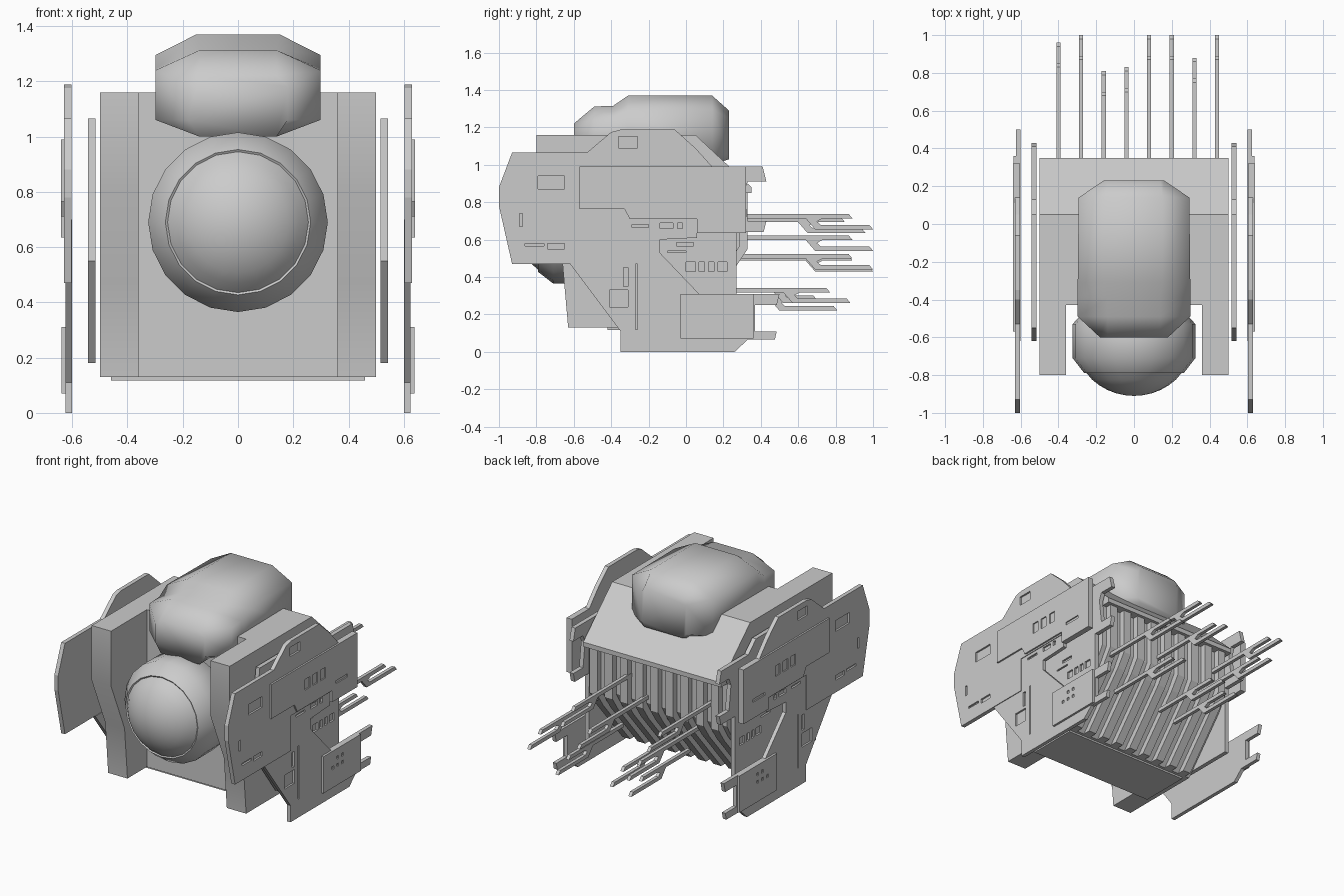
import bpy, bmesh, math

if "Cube" in bpy.data.objects:
    bpy.data.objects.remove(bpy.data.objects["Cube"])


def finish(name, bm, mirror=False, smooth=None):
    bmesh.ops.recalc_face_normals(bm, faces=bm.faces)
    me = bpy.data.meshes.new(name)
    bm.to_mesh(me)
    bm.free()
    ob = bpy.data.objects.new(name, me)
    bpy.context.collection.objects.link(ob)
    if smooth:
        bpy.ops.object.select_all(action='DESELECT')
        ob.select_set(True)
        bpy.context.view_layer.objects.active = ob
        bpy.ops.object.shade_smooth_by_angle(angle=math.radians(smooth))
    if mirror:
        add_mirror(ob)
    return ob


def add_mirror(ob):
    m = ob.modifiers.new("mirror", 'MIRROR')
    m.use_axis[0] = True
    m.use_mirror_merge = False


def add_prism(bm, pts, x0, x1):
    # (y, z) outline extruded along x
    a = [bm.verts.new((x0, y, z)) for y, z in pts]
    b = [bm.verts.new((x1, y, z)) for y, z in pts]
    bm.faces.new(a)
    bm.faces.new(b[::-1])
    for i in range(len(pts)):
        j = (i + 1) % len(pts)
        bm.faces.new((a[i], b[i], b[j], a[j]))


def prism(name, pts, x0, x1, mirror=False, smooth=None):
    bm = bmesh.new()
    add_prism(bm, pts, x0, x1)
    return finish(name, bm, mirror, smooth)


def plate(name, pts, x0, x1, slots, depth=0.012):
    # side plate with shallow slots cut in its outer face, mirrored to both sides
    ob = prism(name, pts, x0, x1)
    bm = bmesh.new()
    for y0, y1, z0, z1 in slots:
        add_prism(bm, [(y0, z0), (y1, z0), (y1, z1), (y0, z1)], x1 - depth, x1 + 0.02)
    cut = finish(name + "_cutter", bm)
    cut.hide_render = True
    cut.hide_viewport = True
    mod = ob.modifiers.new("slots", 'BOOLEAN')
    mod.operation = 'DIFFERENCE'
    mod.solver = 'EXACT'
    mod.object = cut
    add_mirror(ob)


# Main hull with sloping rear roof and undercut back
prism("hull", [(-.43, 1.16), (.05, 1.16), (.35, .88), (.35, .85), (.29, .85),
               (.29, .57), (.23, .47), (-.06, .13), (-.43, .13)], -.5, .5)
prism("floor_plate", [(-.42, .13), (-.08, .13), (-.08, .118), (-.42, .118)], -.46, .46)

# Front pillars either side of the ball
prism("front_pillar", [(-.8, 1.16), (-.43, 1.16), (-.43, .13), (-.63, .13),
                       (-.66, .47), (-.8, .8)], .36, .5, True, 40)

# Rear ribs
for i in range(9):
    x = -.44 + i * .11
    prism("rear_rib", [(.2, .86), (.33, .86), (.33, .55), (.27, .46), (-.01, .13), (-.12, .13),
                       (.2, .55)], x - .028, x + .028)

# Forked rods at the back: x, tip y, height
rods = [(-.40, .96, .705), (-.28, 1, .50), (-.16, .81, .29), (-.04, .83, .33),
        (.08, 1, .61), (.20, 1, .725), (.32, .88, .33), (.44, 1, .51)]
for x, t, h in rods:
    k = t - .36
    prism("rear_rod", [(.2, h + .012), (t - .13, h + .012), (t - .11, h - .012), (k + .09, h - .012),
                       (k + .06, h - .028), (k + .08, h - .046), (t - .02, h - .046), (t, h - .07),
                       (k + .05, h - .07), (k, h - .012), (.2, h - .012)], x - .011, x + .011)

# Ball and housing: revolved around the y axis
prof = [(-.42, .22), (-.48, .28), (-.53, .325), (-.71, .325), (-.79, .263), (-.785, .255)]
R = .33
cy = -.91 + R
a0 = math.asin(.255 / R)
prof += [(cy - R * math.cos(a0 * (1 - k / 6)), R * math.sin(a0 * (1 - k / 6))) for k in range(1, 6)]
bm = bmesh.new()
N = 20
rings = [[bm.verts.new((r * math.sin(2 * math.pi * i / N), y, .69 + r * math.cos(2 * math.pi * i / N)))
          for i in range(N)] for y, r in prof]
for p, q in zip(rings, rings[1:]):
    for i in range(N):
        j = (i + 1) % N
        bm.faces.new((p[i], p[j], q[j], q[i]))
tip = bm.verts.new((0, -.91, .69))
for i in range(N):
    bm.faces.new((rings[-1][i], rings[-1][(i + 1) % N], tip))
bm.faces.new(rings[0])
finish("front_ball", bm, smooth=50)

# Rounded canopy on top: octagonal sections lofted along y
sections = [(-.60, .14, .18, 1.0, 1.06, 1.18, 1.22), (-.49, .14, .298, 1.0, 1.06, 1.24, 1.312),
            (-.39, .14, .298, 1.0, 1.06, 1.245, 1.315), (-.31, .15, .298, 1.0, 1.06, 1.295, 1.37),
            (.14, .15, .293, 1.0, 1.05, 1.295, 1.37), (.23, .14, .16, 1.03, 1.06, 1.25, 1.29)]
bm = bmesh.new()
loops = []
for y, w, v, b, lo, up, t in sections:
    o = [(w, t), (v, up), (v, lo), (w, b), (-w, b), (-v, lo), (-v, up), (-w, t)]
    loops.append([bm.verts.new((x, y, z)) for x, z in o])
for p, q in zip(loops, loops[1:]):
    for i in range(8):
        j = (i + 1) % 8
        bm.faces.new((p[i], p[j], q[j], q[i]))
bm.faces.new(loops[0])
bm.faces.new(loops[-1][::-1])
finish("top_canopy", bm, smooth=75)

# Side armour: inner plate with rear prongs
plate("inner_side_plate",
      [(-.62, .55), (-.55, 1.065), (.05, 1.065), (.13, .99), (.41, .99), (.43, .91), (.33, .91),
       (.31, .86), (.33, .70), (.43, .70), (.415, .64), (.27, .64), (.27, .18), (-.35, .18)],
      .515, .543,
      [(.0, .05, .43, .48), (.07, .1, .43, .48), (.12, .15, .43, .48), (.17, .22, .43, .48),
       (-.05, .04, .565, .585), (-.1, .0, .53, .54)])

# Upper outer plate
plate("upper_side_plate",
      [(-1, .78), (-1, .88), (-.93, 1.065), (-.53, 1.065), (-.40, 1.175), (-.35, 1.188),
       (-.06, 1.188), (.05, 1.09), (.14, .99), (.32, .99), (.32, .635), (.06, .635), (.06, .70),
       (-.35, .70), (-.35, .47), (-.93, .47)],
      .603, .63,
      [(-.36, -.26, 1.09, 1.15), (-.79, -.65, .87, .94), (-.89, -.875, .67, .74),
       (-.86, -.76, .565, .58), (-.74, -.65, .55, .58)])

# Lower outer plate with rear prongs
plate("lower_side_plate",
      [(-.62, .47), (-.35, .11), (-.35, 0), (.26, 0), (.33, .065), (.475, .065), (.485, .11),
       (.37, .11), (.37, .25), (.485, .25), (.5, .31), (.07, .31), (-.14, .53), (-.14, .6),
       (.06, .61), (.06, .70), (-.35, .70), (-.35, .47)],
      .60, .625,
      [(-.335, -.31, .35, .45), (-.41, -.31, .24, .33), (-.27, -.26, .12, .47),
       (-.29, -.2, .665, .68), (-.14, -.07, .66, .69), (-.045, -.02, .66, .69)])

# Raised panels on the outer plates
plate("upper_raised_panel",
      [(-.57, .99), (.32, .99), (.32, .635), (.06, .635), (.06, .71), (-.30, .71), (-.33, .765),
       (-.57, .765)], .628, .641,
      [(-.22, -.17, .82, .89), (-.14, -.09, .82, .89), (-.06, -.01, .82, .89), (.1, .22, .74, .76)], .008)
plate("lower_raised_panel", [(-.03, .31), (.36, .31), (.36, .07), (-.03, .07)], .62, .639,
      [(.06, .08, .19, .21), (.11, .13, .19, .21), (.16, .18, .19, .21), (.11, .13, .24, .26),
       (.16, .18, .24, .26)], .008)
